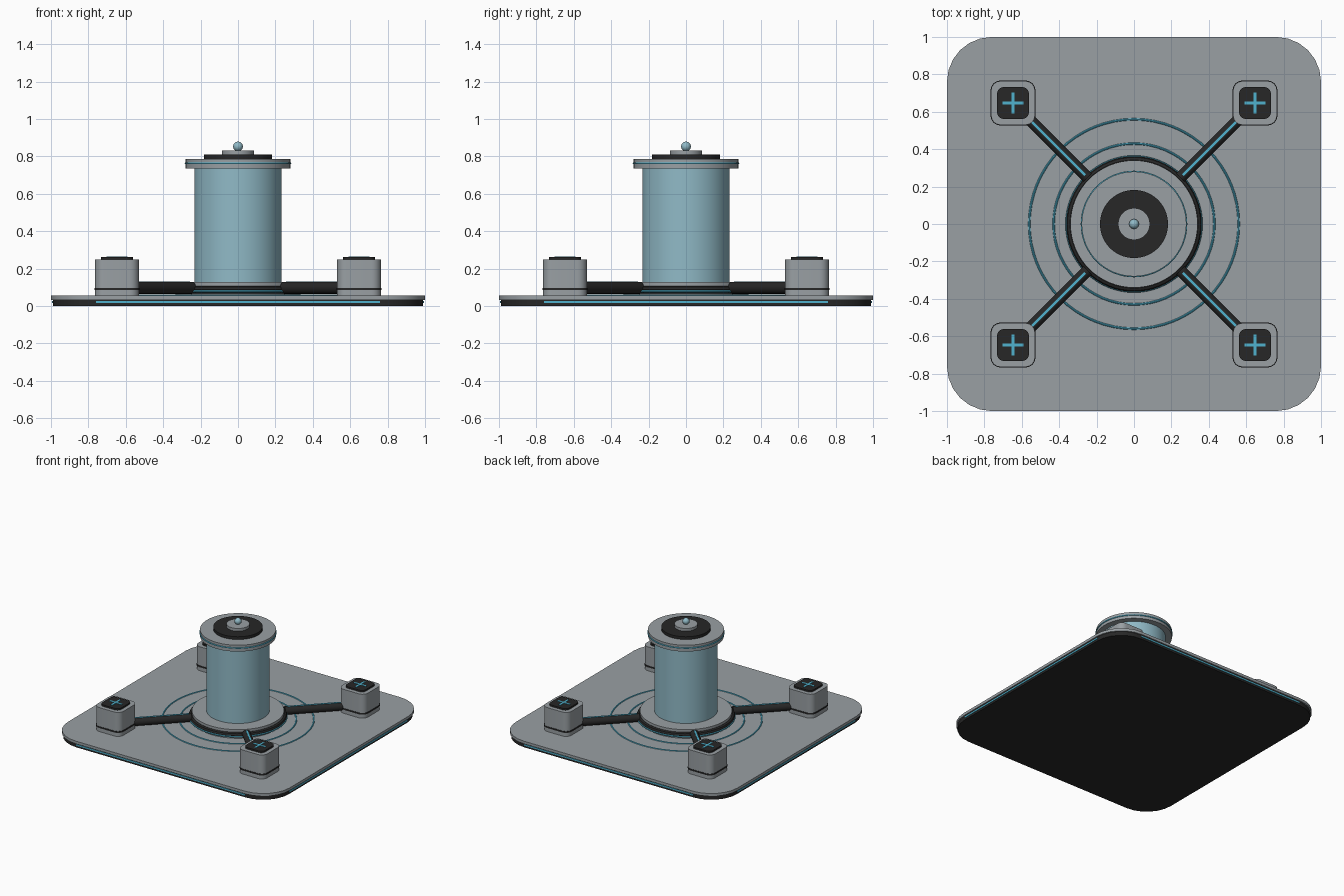
import bpy
import math

cube = bpy.data.objects.get("Cube")
if cube:
    bpy.data.objects.remove(cube, do_unlink=True)


def material(name, colour):
    m = bpy.data.materials.new(name)
    m.use_nodes = True
    m.diffuse_color = (*colour, 1)
    m.node_tree.nodes["Principled BSDF"].inputs["Base Color"].default_value = (*colour, 1)
    return m


GREY = material("brushed grey", (0.32, 0.35, 0.37))
DARK = material("dark rubber", (0.02, 0.02, 0.02))
CYAN = material("cyan trim", (0.08, 0.45, 0.62))
GLASS = material("pale blue", (0.28, 0.49, 0.57))


def finish(name, mat, smooth=True):
    ob = bpy.context.object
    ob.name = ob.data.name = name
    ob.data.materials.append(mat)
    if smooth:
        bpy.ops.object.shade_smooth_by_angle(angle=math.radians(35))
    return ob


def disc(name, mat, r, z0, z1, sides=64):
    bpy.ops.mesh.primitive_cylinder_add(vertices=sides, radius=r, depth=z1 - z0,
                                        location=(0, 0, (z0 + z1) / 2))
    return finish(name, mat)


def ring(name, mat, r, thick, z):
    bpy.ops.mesh.primitive_torus_add(major_radius=r, minor_radius=thick, location=(0, 0, z),
                                     major_segments=64, minor_segments=8)
    return finish(name, mat)


def box(name, mat, size, loc, turn=0):
    bpy.ops.mesh.primitive_cube_add(size=1, location=loc, rotation=(0, 0, turn))
    bpy.context.object.scale = size
    bpy.ops.object.transform_apply(location=False, rotation=False, scale=True)
    return finish(name, mat, False)


def rounded_slab(name, mat, half, radius, z0, z1, x=0, y=0, steps=6):
    """Square prism with rounded vertical corners."""
    outline = []
    for q in range(4):
        mid = math.pi / 4 + q * math.pi / 2
        cx = math.copysign(half - radius, math.cos(mid))
        cy = math.copysign(half - radius, math.sin(mid))
        for i in range(steps + 1):
            a = q * math.pi / 2 + i / steps * math.pi / 2
            outline.append((cx + radius * math.cos(a), cy + radius * math.sin(a)))
    n = len(outline)
    verts = [(px, py, z) for z in (z0, z1) for px, py in outline]
    faces = [(i, (i + 1) % n, (i + 1) % n + n, i + n) for i in range(n)]
    faces += [tuple(reversed(range(n))), tuple(range(n, 2 * n))]
    me = bpy.data.meshes.new(name)
    me.from_pydata(verts, [], faces)
    ob = bpy.data.objects.new(name, me)
    bpy.context.collection.objects.link(ob)
    bpy.ops.object.select_all(action="DESELECT")
    ob.select_set(True)
    bpy.context.view_layer.objects.active = ob
    ob.location = (x, y, 0)
    return finish(name, mat)


# Base plate with a light strip on each side
rounded_slab("base_underside", DARK, 0.99, 0.23, 0, 0.033)
rounded_slab("base_plate", GREY, 1.0, 0.24, 0.033, 0.055)
for k in range(4):
    a = k * math.pi / 2
    box("edge_light", CYAN, (0.008, 1.52, 0.011),
        (0.99 * math.cos(a), 0.99 * math.sin(a), 0.021), a)

# Floor rings
ring("outer_floor_ring", CYAN, 0.56, 0.006, 0.055)
ring("inner_floor_ring", CYAN, 0.43, 0.006, 0.055)

# Collar around the foot of the column
disc("collar_foot", GREY, 0.335, 0.05, 0.09)
disc("collar", GREY, 0.34, 0.085, 0.128)
ring("collar_seal", DARK, 0.342, 0.02, 0.088)
ring("collar_light", CYAN, 0.36, 0.007, 0.08)

# Column and cap
disc("column", GLASS, 0.233, 0.12, 0.74)
disc("cap", GREY, 0.28, 0.735, 0.787)
ring("cap_light", CYAN, 0.28, 0.005, 0.763)
disc("cap_pad", DARK, 0.182, 0.785, 0.81)
disc("cap_hub", GREY, 0.085, 0.81, 0.832)
disc("finial_stem", GREY, 0.012, 0.83, 0.85, 16)
bpy.ops.mesh.primitive_uv_sphere_add(segments=24, ring_count=12, radius=0.026,
                                     location=(0, 0, 0.853))
finish("finial", GLASS)

# Four corner posts, each joined to the collar by an arm
P = 0.647
for sx in (-1, 1):
    for sy in (-1, 1):
        x, y = sx * P, sy * P
        rounded_slab("post", GREY, 0.117, 0.05, 0.05, 0.25, x, y)
        rounded_slab("post_band", DARK, 0.12, 0.053, 0.085, 0.097, x, y)
        rounded_slab("post_pad", DARK, 0.085, 0.035, 0.25, 0.263, x, y)
        box("cross_bar", CYAN, (0.11, 0.015, 0.004), (x, y, 0.264))
        box("cross_bar", CYAN, (0.015, 0.11, 0.004), (x, y, 0.264))

        turn = math.atan2(sy, sx)
        mid = 0.41
        bpy.ops.mesh.primitive_cylinder_add(vertices=16, radius=0.032, depth=0.46,
                                            location=(sx * mid, sy * mid, 0.097),
                                            rotation=(0, math.pi / 2, turn))
        finish("arm", DARK)
        box("arm_light", CYAN, (0.42, 0.013, 0.006), (sx * mid, sy * mid, 0.128), turn)
